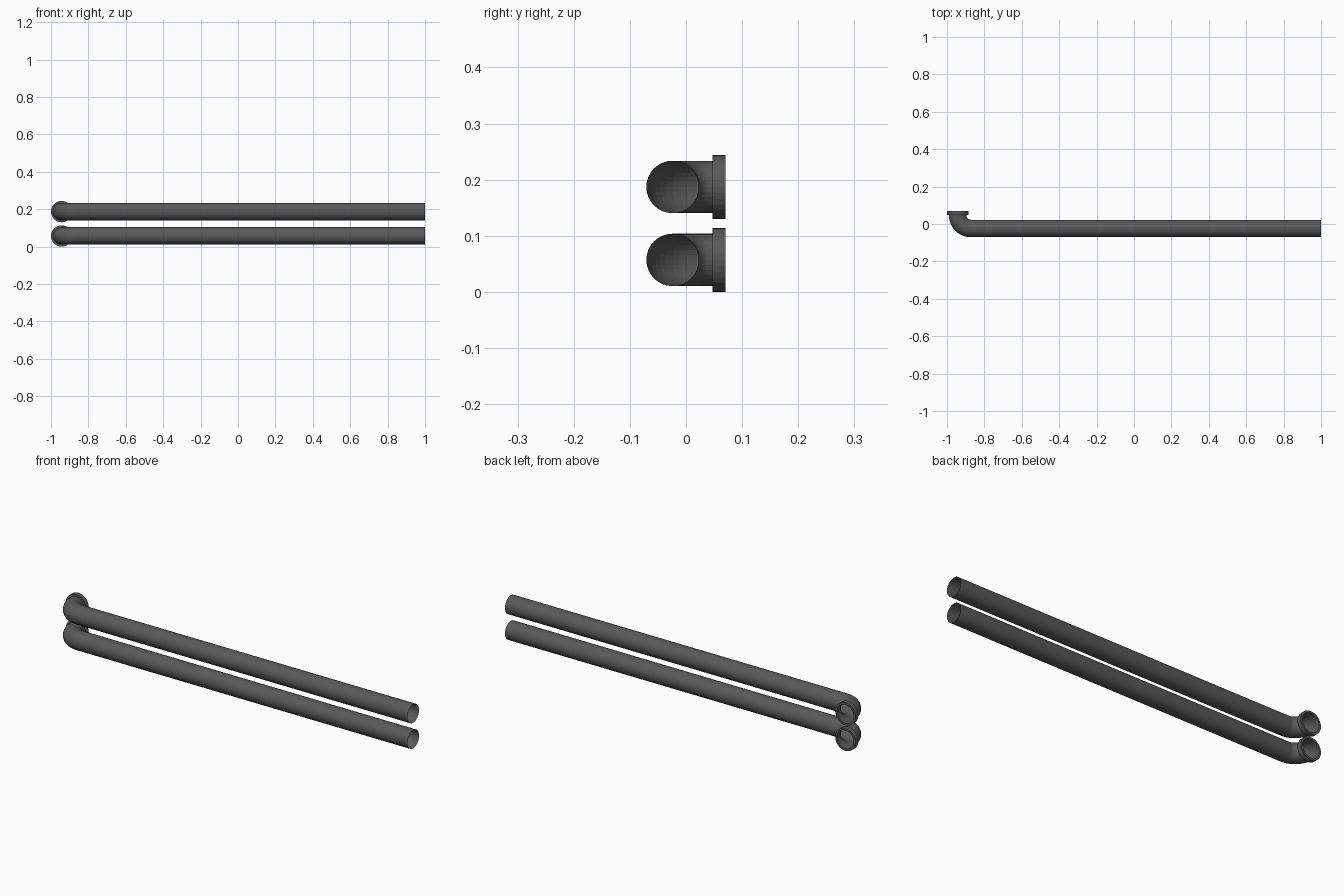
import bpy, bmesh, math
from mathutils import Vector

if "Cube" in bpy.data.objects:
    bpy.data.objects.remove(bpy.data.objects["Cube"])

SIDES = 32
R = 0.0467          # pipe radius
FLANGE_R = 0.057    # collar radius
BEND = 0.071        # elbow centreline radius
BEND_STEPS = 12
CX, CY = -0.943 + BEND, 0.047   # elbow pivot

mat = bpy.data.materials.new("dark grey")
mat.diffuse_color = (0.1, 0.1, 0.1, 1)
mat.use_nodes = True
mat.node_tree.nodes["Principled BSDF"].inputs["Base Color"].default_value = mat.diffuse_color


def sweep(name, stations, closed=False):
    """Skin circles given as (centre, sideways direction, radius)."""
    bm = bmesh.new()
    rings = []
    for centre, side, r in stations:
        ring = []
        for i in range(SIDES):
            a = 2 * math.pi * i / SIDES
            p = Vector(centre) + Vector(side) * (r * math.cos(a)) + Vector((0, 0, r * math.sin(a)))
            ring.append(bm.verts.new(p))
        rings.append(ring)
    pairs = list(zip(rings, rings[1:]))
    if closed:
        pairs.append((rings[-1], rings[0]))
    for a, b in pairs:
        for i in range(SIDES):
            j = (i + 1) % SIDES
            bm.faces.new((a[i], b[i], b[j], a[j]))
    bmesh.ops.recalc_face_normals(bm, faces=bm.faces)
    me = bpy.data.meshes.new(name)
    bm.to_mesh(me)
    bm.free()
    me.materials.append(mat)
    ob = bpy.data.objects.new(name, me)
    bpy.context.collection.objects.link(ob)


for label, z in (("lower", 0.057), ("upper", 0.187)):
    # open straight pipe running into a 90 degree elbow
    path = [((1.0, CY - BEND, z), (0, -1, 0), R)]
    for k in range(BEND_STEPS + 1):
        t = math.pi / 2 * k / BEND_STEPS
        d = Vector((-math.sin(t), -math.cos(t), 0))
        path.append((Vector((CX, CY, z)) + d * BEND, d, R))
    sweep(label + "_pipe", path)

    # ring collar on the elbow mouth
    section = [(0.047, R), (0.047, FLANGE_R), (0.07, FLANGE_R), (0.07, R)]
    sweep(label + "_collar",
          [((CX - BEND, y, z), (-1, 0, 0), r) for y, r in section], closed=True)
